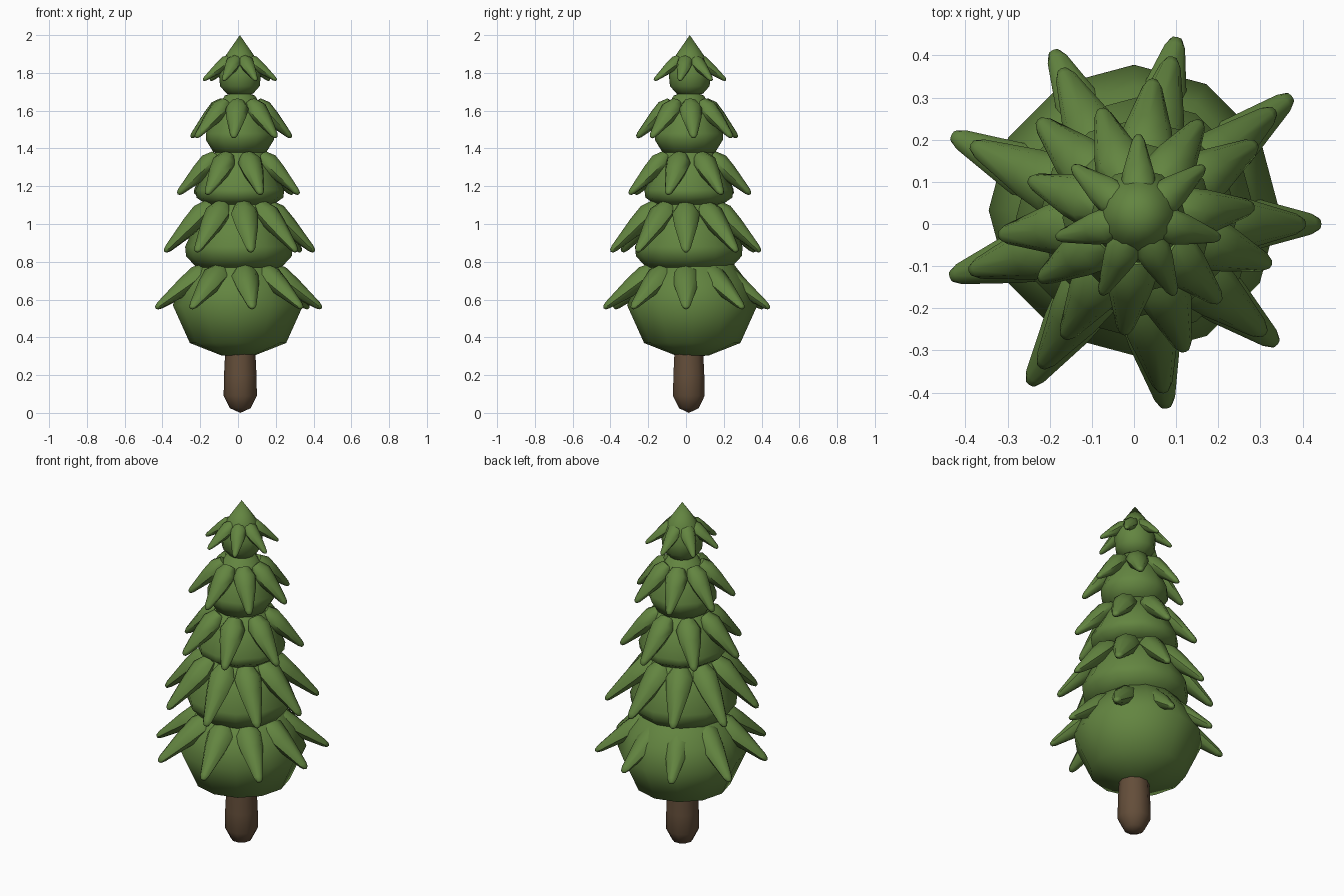
import bpy, bmesh, math
from mathutils import Vector

if "Cube" in bpy.data.objects:
    bpy.data.objects.remove(bpy.data.objects["Cube"])


def material(name, rgb):
    m = bpy.data.materials.new(name)
    m.diffuse_color = (*rgb, 1)
    m.use_nodes = True
    m.node_tree.nodes["Principled BSDF"].inputs["Base Color"].default_value = m.diffuse_color
    return m


GREEN = material("pine green", (0.125, 0.235, 0.052))
BROWN = material("bark brown", (0.127, 0.076, 0.042))


def loft(bm, base, axis, profile, sides, side_dir=None, flat=1.0):
    """Closed loft of rings; profile holds (distance along axis, radius)."""
    axis = axis.normalized()
    u = side_dir or Vector((1, 0, 0))
    v = axis.cross(u).normalized()
    rings = []
    for d, r in profile:
        c = base + axis * d
        if r == 0:
            rings.append([bm.verts.new(c)])
            continue
        ring = []
        for i in range(sides):
            a = 2 * math.pi * i / sides
            ring.append(bm.verts.new(c + u * (r * math.cos(a)) + v * (r * flat * math.sin(a))))
        rings.append(ring)
    for lo, hi in zip(rings, rings[1:]):
        for i in range(sides):
            j = (i + 1) % sides
            if len(lo) == 1:
                bm.faces.new((lo[0], hi[j], hi[i]))
            elif len(hi) == 1:
                bm.faces.new((lo[i], lo[j], hi[0]))
            else:
                bm.faces.new((lo[i], lo[j], hi[j], hi[i]))


def finish(bm, name, mat, angle=60):
    bmesh.ops.recalc_face_normals(bm, faces=bm.faces)
    me = bpy.data.meshes.new(name)
    bm.to_mesh(me)
    bm.free()
    ob = bpy.data.objects.new(name, me)
    bpy.context.collection.objects.link(ob)
    me.materials.append(mat)
    bpy.ops.object.select_all(action='DESELECT')
    ob.select_set(True)
    bpy.context.view_layer.objects.active = ob
    bpy.ops.object.shade_smooth_by_angle(angle=math.radians(angle))


UP = Vector((0, 0, 1))

# Trunk with a rounded foot
bm = bmesh.new()
loft(bm, Vector((0.012, 0.015, 0)), UP,
     [(0, 0), (0.025, 0.055), (0.09, 0.088), (0.2, 0.086), (0.36, 0.078), (0.38, 0)], 10)
finish(bm, "trunk", BROWN)

# Rounded foliage bodies: centre x, y and (height, radius) profile
bodies = [
    (0, 0.033, [(0.295, 0), (0.305, 0.09), (0.37, 0.255), (0.57, 0.345), (0.69, 0.295), (0.82, 0.195), (0.86, 0)]),
    (0.005, 0.015, [(0.74, 0), (0.77, 0.225), (0.83, 0.28), (0.88, 0.285), (1.0, 0.23), (1.14, 0.15), (1.17, 0)]),
    (0.01, 0.015, [(1.08, 0), (1.105, 0.18), (1.14, 0.23), (1.18, 0.235), (1.28, 0.185), (1.39, 0.125), (1.42, 0)]),
    (0.01, 0.015, [(1.355, 0), (1.38, 0.14), (1.445, 0.18), (1.48, 0.18), (1.58, 0.138), (1.68, 0.08), (1.71, 0)]),
    (0.01, 0.02, [(1.675, 0), (1.69, 0.07), (1.73, 0.105), (1.80, 0.112), (1.885, 0.08), (2.0, 0)]),
]
for n, (cx, cy, prof) in enumerate(bodies, 1):
    bm = bmesh.new()
    loft(bm, Vector((cx, cy, 0)), UP, prof, 12)
    finish(bm, f"foliage_tier_{n}", GREEN)

# Drooping branches: angles, root (r, z), tip (r, z), thickness
NINE = [0, 39, 77, 115, 154, 196, 237, 280, 320]


def seven(start):
    return [start + 360 * i / 7 for i in range(7)]


branches = [
    (NINE, (0.16, 0.768), (0.455, 0.553), 0.073),
    (NINE, (0.15, 1.105), (0.405, 0.852), 0.073),
    (seven(-19), (0.12, 1.365), (0.332, 1.157), 0.068),
    (seven(6), (0.085, 1.648), (0.275, 1.457), 0.062),
    (seven(-13), (0.04, 1.882), (0.200, 1.76), 0.044),
]
for n, (angles, root, tip, w) in enumerate(branches, 1):
    bm = bmesh.new()
    c = Vector((0, 0, 0)) if n < 3 else Vector((0.01, 0.012, 0))
    for deg in angles:
        a = math.radians(deg)
        out = Vector((math.cos(a), math.sin(a), 0))
        # the first two rows reach a little further on the back right and left
        reach = 1.06 if n < 3 and deg in (39, 154) else 0.975 if n == 1 and deg in (0, 280, 320) else 1
        p0 = c + out * root[0] + UP * root[1]
        p1 = c + out * tip[0] * reach + UP * tip[1]
        L = (p1 - p0).length
        prof = [(0, 0), (0.02 * L, 0.6 * w), (0.2 * L, w), (0.45 * L, 0.84 * w),
                (0.92 * L, 0.34 * w), (0.98 * L, 0.2 * w), (L, 0)]
        loft(bm, p0, p1 - p0, prof, 8, Vector((-out.y, out.x, 0)), 0.8)
    finish(bm, f"branches_tier_{n}", GREEN, 50)
